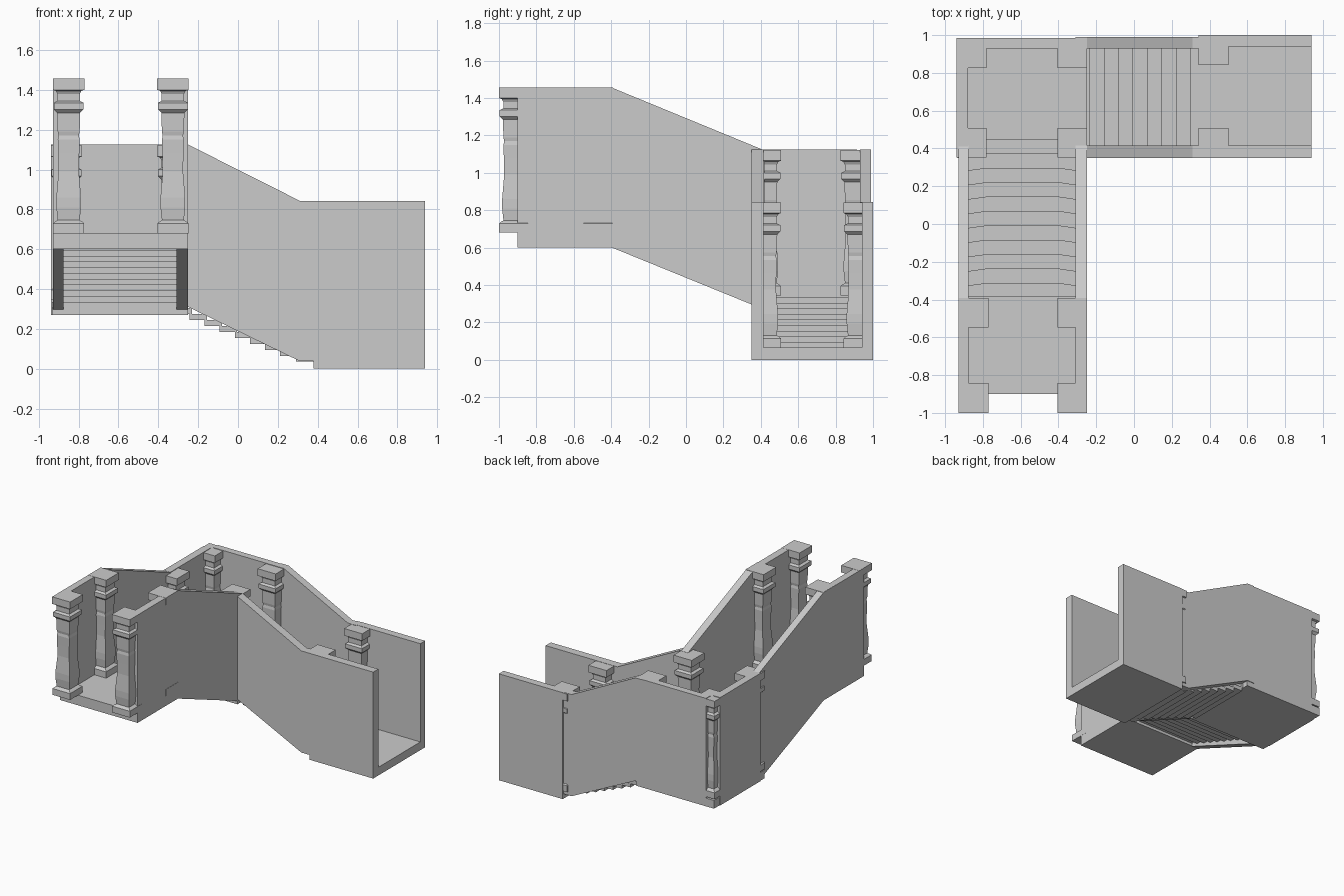
import bpy, bmesh

if "Cube" in bpy.data.objects:
    bpy.data.objects.remove(bpy.data.objects["Cube"])


def finish(name, bm):
    bmesh.ops.recalc_face_normals(bm, faces=bm.faces)
    me = bpy.data.meshes.new(name)
    bm.to_mesh(me)
    bm.free()
    ob = bpy.data.objects.new(name, me)
    bpy.context.collection.objects.link(ob)
    return ob


def prism(name, outline, place, a, b):
    """Extrude a 2D outline between a and b; place maps (u, v, depth) to xyz."""
    bm = bmesh.new()
    lo = [bm.verts.new(place(u, v, a)) for u, v in outline]
    hi = [bm.verts.new(place(u, v, b)) for u, v in outline]
    bm.faces.new(lo)
    bm.faces.new(hi)
    n = len(outline)
    for i in range(n):
        j = (i + 1) % n
        bm.faces.new((lo[i], lo[j], hi[j], hi[i]))
    return finish(name, bm)


def along_x(u, v, d):
    return (u, d, v)


def along_y(u, v, d):
    return (d, u, v)


def flat(u, v, d):
    return (u, v, d)


def box(name, x0, x1, y0, y1, z0, z1):
    return prism(name, [(x0, y0), (x1, y0), (x1, y1), (x0, y1)], flat, z0, z1)


# square baluster profile: half width, height above floor
PROFILE = [(.078, 0), (.078, .05), (.068, .058), (.055, .066), (.062, .13),
           (.062, .18), (.056, .25), (.051, .31), (.053, .40), (.055, .47),
           (.051, .49), (.055, .51), (.058, .605), (.068, .615), (.075, .622),
           (.075, .655), (.056, .665), (.056, .70), (.064, .715),
           (.079, .72), (.079, .776)]


def pillar(name, x, y, z):
    bm = bmesh.new()
    rings = [[bm.verts.new((x + sx * r, y + sy * r, z + h))
              for sx, sy in ((-1, -1), (1, -1), (1, 1), (-1, 1))]
             for r, h in PROFILE]
    bm.faces.new(rings[0])
    bm.faces.new(rings[-1])
    for a, b in zip(rings, rings[1:]):
        for i in range(4):
            j = (i + 1) % 4
            bm.faces.new((a[i], a[j], b[j], b[i]))
    return finish(name, bm)


# floors of the three levels
box("lower_floor", .38, .94, .35, 1.0, 0, .065)
box("lower_floor_edge", .29, .39, .41, .935, .037, .065)
box("landing_floor", -.935, -.25, .35, .985, .27, .335)
box("upper_floor", -.93, -.25, -.90, -.385, .60, .68)

# lower corridor and first flight walls
for side, y0, y1 in (("front", .35, .415), ("back", .94, 1.0)):
    box("lower_wall_" + side, .38, .94, y0, y1, 0, .843)
for side, y0, y1 in (("front", .35, .415), ("back", .93, .99)):
    prism("first_flight_wall_" + side,
          [(.38, .038), (.38, .843), (.31, .843), (-.25, 1.125),
           (-.31, 1.125), (-.31, .31), (-.25, .31), (.31, .038)]
          if side == "back" else
          [(.38, .038), (.38, .843), (.31, .843), (-.25, 1.125),
           (-.25, .31), (.31, .038)], along_x, y0, y1)

# landing walls, leaving the outer corner to the pillar
box("landing_wall_back", -.865, -.25, .93, .985, .27, 1.125)
box("landing_wall_left", -.94, -.88, .41, .915, .27, 1.125)

# second flight and upper walls
for side, x0, x1 in (("left", -.93, -.875), ("right", -.31, -.25)):
    prism("second_flight_wall_" + side,
          [(.415, .27), (.415, 1.122), (-.395, 1.455), (-.90, 1.455),
           (-.90, .60), (-.395, .60)], along_y, x0, x1)
box("inner_corner_post", -.31, -.25, .35, .42, .27, 1.122)

# first flight: straight overlapping treads
for i in range(9):
    x = .30 - .076 * i
    top = .065 + .03 * (i + 1)
    box("first_flight_step", x - .088, x, .41, .935, top - .031, top)

# second flight: treads with bowed nosing
for i in range(12):
    y = .45 - .0762 * i
    top = .335 + .02875 * (i + 1)
    prism("second_flight_step",
          [(-.88, y - .014), (-.78, y), (-.40, y), (-.305, y - .014),
           (-.305, y - .092), (-.88, y - .092)], flat, top - .03, top)

# pillars on each level
for y in (.43, .921):
    pillar("lower_pillar", .42, y, .065)
for x in (-.861, -.327):
    for y in (.43, .905):
        pillar("landing_pillar", x, y, .345)
for x in (-.85, -.327):
    for y in (-.921, -.47):
        pillar("upper_pillar", x, y, .68)
